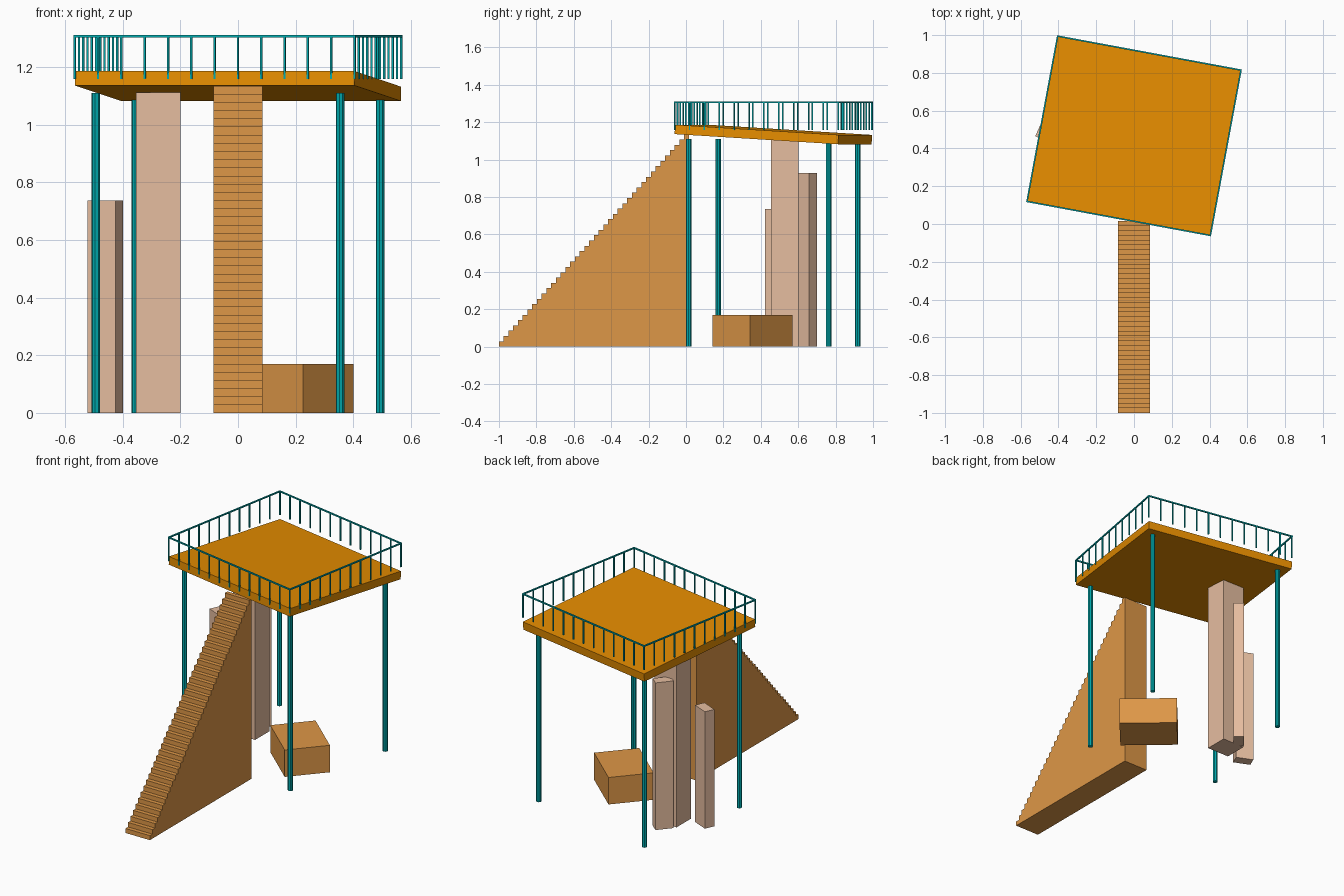
import bpy
import bmesh
from math import radians
from mathutils import Matrix, Vector

old = bpy.data.objects.get("Cube")
if old:
    bpy.data.objects.remove(old, do_unlink=True)


def material(name, rgb):
    mat = bpy.data.materials.new(name)
    mat.use_nodes = True
    mat.diffuse_color = (*rgb, 1)
    mat.node_tree.nodes["Principled BSDF"].inputs["Base Color"].default_value = (*rgb, 1)
    return mat


orange = material("deck orange", (0.79, 0.265, 0.0))
wood = material("stair wood", (0.73, 0.31, 0.063))
pale = material("pale timber", (0.79, 0.51, 0.35))
teal = material("teal metal", (0.0, 0.4, 0.42))


def finish(bm, name, mat, matrix=Matrix()):
    bmesh.ops.recalc_face_normals(bm, faces=bm.faces)
    mesh = bpy.data.meshes.new(name)
    bm.to_mesh(mesh)
    bm.free()
    mesh.materials.append(mat)
    obj = bpy.data.objects.new(name, mesh)
    obj.matrix_world = matrix
    bpy.context.collection.objects.link(obj)
    return obj


def add_box(bm, center, size):
    bmesh.ops.create_cube(bm, size=1, matrix=Matrix.Translation(center) @ Matrix.Diagonal((*size, 1)))


def block(name, mat, x, y, size, angle):
    """Upright block standing on the ground, turned about z."""
    bm = bmesh.new()
    add_box(bm, (0, 0, size[2] / 2), size)
    finish(bm, name, mat, Matrix.Translation((x, y, 0)) @ Matrix.Rotation(radians(angle), 4, "Z"))


# Frame shared by the deck, railing and posts
WIDTH, DEPTH = 0.987, 0.89
frame = Matrix.Translation((0, 0.467, 0)) @ Matrix.Rotation(radians(-10.5), 4, "Z")

# Deck slab, sloping gently down to the back
bm = bmesh.new()
add_box(bm, (0, 0, 0), (WIDTH, DEPTH, 0.05))
finish(bm, "deck", orange, frame @ Matrix.Translation((0, 0, 1.134)) @ Matrix.Rotation(radians(-3.5), 4, "X"))

# Handrail and balusters
BAR, RAIL, RAIL_Z = 0.007, 0.008, 1.307
FOOT_Z = 1.158
rail = bmesh.new()
bars = bmesh.new()
for side in (-1, 1):
    add_box(rail, (0, side * DEPTH / 2, RAIL_Z), (WIDTH + RAIL, RAIL, RAIL))
    add_box(rail, (side * WIDTH / 2, 0, RAIL_Z), (RAIL, DEPTH - RAIL, RAIL))
    spots = [(WIDTH * (i / 12 - 0.5), side * DEPTH / 2) for i in range(13)]
    spots += [(side * WIDTH / 2, DEPTH * (i / 11 - 0.5)) for i in range(1, 11)]
    for x, y in spots:
        add_box(bars, (x, y, (FOOT_Z + RAIL_Z) / 2), (BAR, BAR, RAIL_Z - FOOT_Z))
finish(rail, "handrail", teal, frame)
finish(bars, "balusters", teal, frame)

# Four round support posts
POST_TOP = 1.11
for y, end in ((-0.38, "front"), (0.38, "back")):
    for x, hand in ((-0.431, "right"), (0.431, "left")):
        bm = bmesh.new()
        bmesh.ops.create_cone(bm, cap_ends=True, segments=8, radius1=0.015, radius2=0.015,
                              depth=POST_TOP, matrix=Matrix.Translation((x, y, POST_TOP / 2)))
        finish(bm, f"{end}_{hand}_post", teal, frame)

# Solid staircase: stepped profile extruded across its width
STEPS, START, END, TOP, HALF = 40, -1.0, 0.015, 1.135, 0.085
run, rise = (END - START) / STEPS, TOP / STEPS
profile = [(END, 0), (START, 0)]
for i in range(STEPS):
    profile += [(START + i * run, (i + 1) * rise), (START + (i + 1) * run, (i + 1) * rise)]
bm = bmesh.new()
face = bm.faces.new([bm.verts.new((-HALF, y, z)) for y, z in profile])
extruded = bmesh.ops.extrude_face_region(bm, geom=[face])["geom"]
bmesh.ops.translate(bm, vec=Vector((2 * HALF, 0, 0)),
                    verts=[g for g in extruded if isinstance(g, bmesh.types.BMVert)])
finish(bm, "staircase", wood)

# Crate and upright timbers under the deck
block("crate", wood, 0.184, 0.356, (0.266, 0.345, 0.17), 48.8)
block("tall_timber", pale, -0.277, 0.528, (0.155, 0.145, 1.112), 0)
block("short_timber", pale, -0.461, 0.472, (0.107, 0.063, 0.737), -23.7)
block("middle_timber", pale, -0.287, 0.638, (0.107, 0.064, 0.928), 50)
